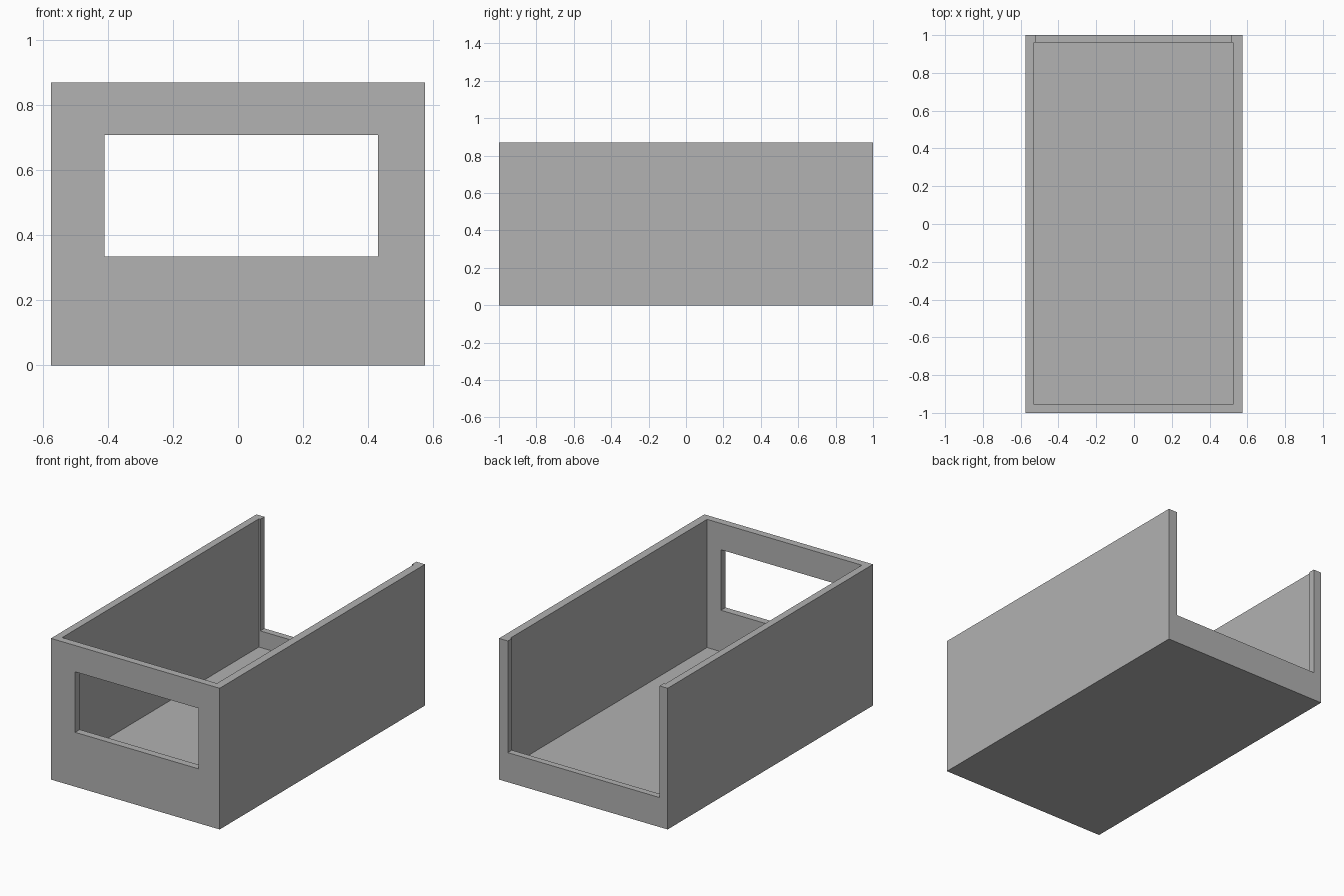
import bpy

default = bpy.data.objects.get("Cube")
if default:
    bpy.data.objects.remove(default, do_unlink=True)

grey = bpy.data.materials.new("plain_grey")
grey.use_nodes = True
COLOUR = (0.445, 0.445, 0.445, 1)
grey.diffuse_color = COLOUR
for node in grey.node_tree.nodes:
    if node.type == "BSDF_PRINCIPLED":
        node.inputs["Base Color"].default_value = COLOUR


def box(name, low, high):
    """Axis-aligned box between two corners."""
    bpy.ops.mesh.primitive_cube_add(size=1)
    ob = bpy.context.object
    ob.name = name
    for v in ob.data.vertices:
        v.co = [(a + b) / 2 + c * (b - a) for a, b, c in zip(low, high, v.co)]
    ob.data.materials.append(grey)
    return ob


def cut(target, cutter):
    """Subtract the cutter, then discard it."""
    cutter.hide_render = True
    mod = target.modifiers.new("cut", "BOOLEAN")
    mod.operation = "DIFFERENCE"
    mod.solver = "EXACT"
    mod.object = cutter
    bpy.context.view_layer.objects.active = target
    bpy.ops.object.modifier_apply(modifier=mod.name)
    bpy.data.objects.remove(cutter, do_unlink=True)


# Outer block
tray = box("open_box", (-0.575, -1, 0), (0.575, 1, 0.87))

# Hollow interior, open at the top
cut(tray, box("cavity_cutter", (-0.53, -0.955, 0.08), (0.525, 0.96, 1.1)))

# Window through the front wall
cut(tray, box("window_cutter", (-0.41, -1.1, 0.335), (0.43, -0.9, 0.708)))

# Back opening above a low sill, leaving a narrow lip on each side
cut(tray, box("back_opening_cutter", (-0.52, 0.9, 0.182), (0.515, 1.1, 1.2)))
